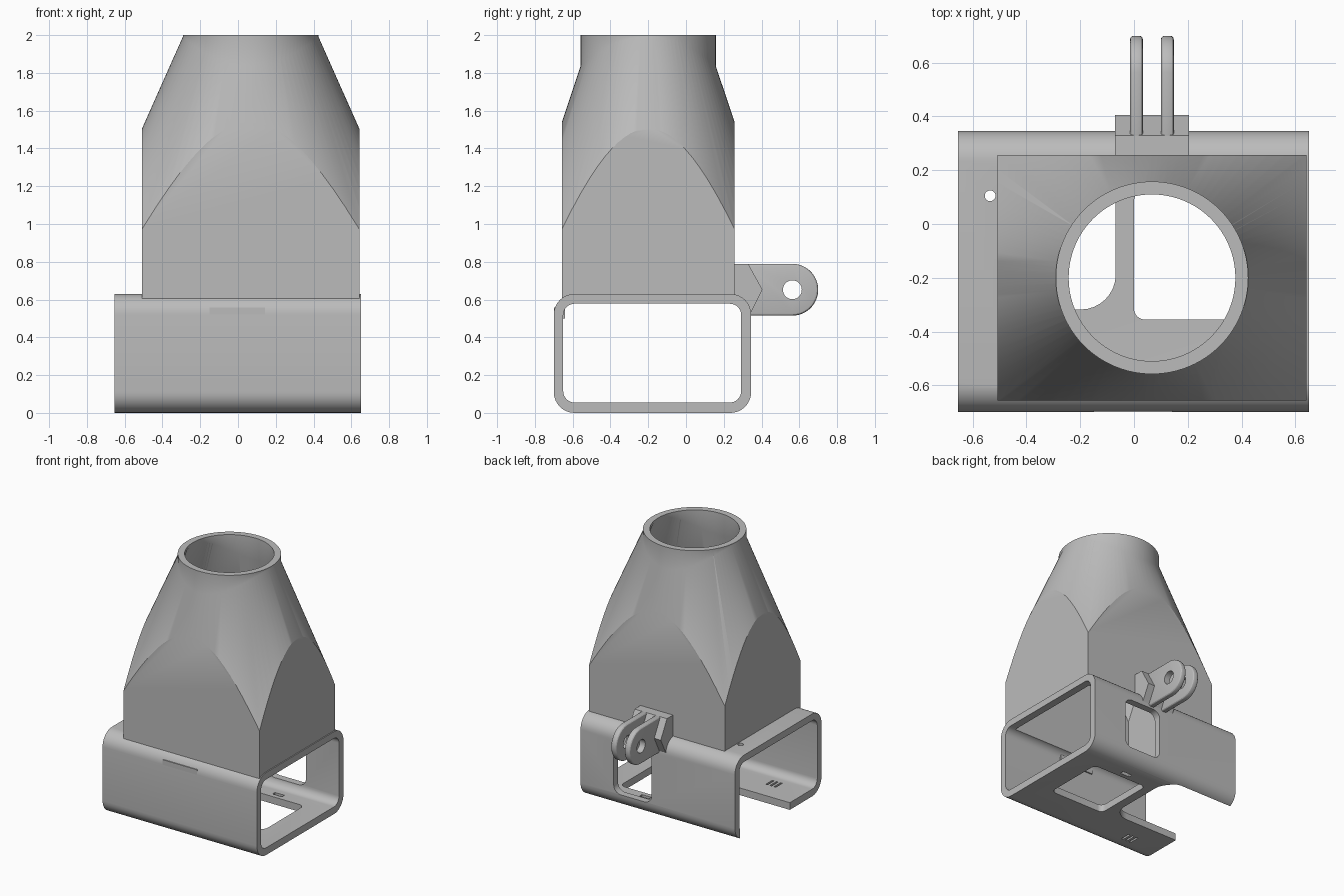
import bpy, bmesh
from math import sin, cos, pi, radians

cube = bpy.data.objects.get("Cube")
if cube:
    bpy.data.objects.remove(cube, do_unlink=True)

grey = bpy.data.materials.new("plain grey")
grey.use_nodes = True
colour = (0.5, 0.5, 0.5, 1)
grey.diffuse_color = colour
grey.node_tree.nodes["Principled BSDF"].inputs["Base Color"].default_value = colour

CX, CY = 0.067, -0.2          # duct axis
HX, HY = 0.575, 0.457         # duct half widths
WALL = 0.05


# ---- helpers ----
def add_object(name, bm):
    bmesh.ops.recalc_face_normals(bm, faces=bm.faces)
    mesh = bpy.data.meshes.new(name)
    bm.to_mesh(mesh)
    bm.free()
    mesh.materials.append(grey)
    ob = bpy.data.objects.new(name, mesh)
    bpy.context.collection.objects.link(ob)
    return ob


def loft(name, rings):
    """Closed solid through equal-length rings of points."""
    bm = bmesh.new()
    rows = [[bm.verts.new(p) for p in ring] for ring in rings]
    n = len(rows[0])
    for a, b in zip(rows, rows[1:]):
        for i in range(n):
            j = (i + 1) % n
            bm.faces.new((a[i], a[j], b[j], b[i]))
    bm.faces.new(rows[0])
    bm.faces.new(rows[-1])
    return add_object(name, bm)


def prism(name, profile, axis, lo, hi):
    """Extrude a flat profile along an axis."""
    place = {"x": lambda u, v, t: (t, u, v),
             "y": lambda u, v, t: (u, t, v),
             "z": lambda u, v, t: (u, v, t)}[axis]
    return loft(name, [[place(u, v, t) for u, v in profile] for t in (lo, hi)])


def ellipse(cu, cv, a, b, n=96):
    return [(cu + a * cos(2 * pi * i / n), cv + b * sin(2 * pi * i / n)) for i in range(n)]


def rect(u0, u1, v0, v1, r=0.0, n=8):
    if r == 0:
        return [(u0, v0), (u1, v0), (u1, v1), (u0, v1)]
    centres = [(u1 - r, v1 - r), (u0 + r, v1 - r), (u0 + r, v0 + r), (u1 - r, v0 + r)]
    return [(cu + r * cos((k + i / n) * pi / 2), cv + r * sin((k + i / n) * pi / 2))
            for k, (cu, cv) in enumerate(centres) for i in range(n + 1)]


def apply(ob, mod):
    bpy.context.view_layer.objects.active = ob
    bpy.ops.object.modifier_apply(modifier=mod.name)


def boolean(ob, other, operation="DIFFERENCE", keep=False):
    mod = ob.modifiers.new("cut", "BOOLEAN")
    mod.object, mod.operation, mod.solver = other, operation, "EXACT"
    apply(ob, mod)
    if not keep:
        bpy.data.objects.remove(other, do_unlink=True)


def bevel(ob, width, segments=3):
    mod = ob.modifiers.new("bevel", "BEVEL")
    mod.width, mod.segments, mod.limit_method = width, segments, "ANGLE"
    mod.angle_limit = radians(40)
    apply(ob, mod)


def tapered_box(name, inset, bottom):
    """Box trimmed by an elliptical cone, giving the arched corner cuts."""
    rings = []
    for z in (0.5, 2.0):
        a = 0.355 + 0.445 * (2 - z) - inset
        b = 0.303 + 0.335 * (2 - z) - inset
        rings.append([(x, y, z) for x, y in ellipse(CX, CY, a, b)])
    body = loft(name, rings)
    hx, hy = HX - inset, HY - inset
    box = prism("box", rect(CX - hx, CX + hx, CY - hy, CY + hy), "z", bottom, 2.2)
    boolean(body, box, "INTERSECT")
    return body


# ---- sleeve: rounded rectangular tube along x ----
sleeve = prism("sleeve", rect(-0.70, 0.345, 0, 0.63, 0.11), "x", -0.655, 0.65)
boolean(sleeve, prism("bore", rect(-0.65, 0.292, 0.055, 0.578, 0.06), "x", -0.8, 0.8))

# ---- duct: tapered body with round collar ----
duct = tapered_box("duct", 0, 0.592)
boolean(duct, prism("collar", ellipse(CX, CY, 0.358, 0.358), "z", 1.82, 2.0), "UNION")
hollow = tapered_box("hollow", WALL, 0.52)
boolean(duct, hollow, keep=True)
boolean(duct, prism("throat", ellipse(CX, CY, 0.31, 0.31), "z", 1.75, 2.1))
boolean(sleeve, hollow)

# ---- sleeve openings ----
openings = [
    (rect(0.0, 0.47, -0.355, 0.125, 0.04), "z", -0.1, 0.2),       # floor hatch
    (rect(-0.9, -0.068, -0.318, 0.285, 0.13), "z", -0.1, 0.15),   # floor notch
    (rect(-0.9, -0.5, -0.318, 0.285), "z", -0.1, 0.15),           # notch mouth
    (rect(0.05, 0.37, 0.11, 0.5, 0.06), "y", 0.2, 0.5),           # back window
    (ellipse(-0.535, 0.105, 0.02, 0.02, 24), "z", 0.5, 0.8),      # pin hole
    (rect(0.18, 0.26, 0.16, 0.19), "z", -0.1, 0.2),               # floor slot
]
for k in range(3):                                                # vent slits
    x = -0.43 + 0.035 * k
    openings.append((rect(x, x + 0.015, -0.55, -0.47), "z", -0.1, 0.2))
for profile, axis, lo, hi in openings:
    boolean(sleeve, prism("opening", profile, axis, lo, hi))

# ---- front latch lip ----
latch = prism("front_latch", rect(-0.70, -0.64, 0.5, 0.558), "x", -0.15, 0.143)

# ---- back mount with two drilled tabs ----
mount = prism("mount_block",
              [(0.24, 0.788), (0.33, 0.788), (0.405, 0.652), (0.335, 0.515), (0.3, 0.515), (0.3, 0.6), (0.24, 0.6)],
              "x", -0.07, 0.205)
parts = [sleeve, duct, latch, mount]
R, PY, PZ = 0.137, 0.563, 0.652
tab_profile = [(0.32, PZ - R)] + [(PY + R * cos(t), PZ + R * sin(t))
                                  for t in [pi * (i / 24 - 0.5) for i in range(25)]] + [(0.32, PZ + R)]
for side, x in (("right", -0.015), ("left", 0.1)):
    tab = prism(side + "_mount_tab", tab_profile, "x", x, x + 0.048)
    bevel(tab, 0.014)
    boolean(tab, prism("bolt", ellipse(PY, PZ, 0.05, 0.05, 32), "x", -0.3, 0.4))
    parts.append(tab)

# ---- shading ----
bpy.ops.object.select_all(action="DESELECT")
for ob in parts:
    ob.select_set(True)
bpy.context.view_layer.objects.active = sleeve
bpy.ops.object.shade_smooth_by_angle(angle=radians(25))
